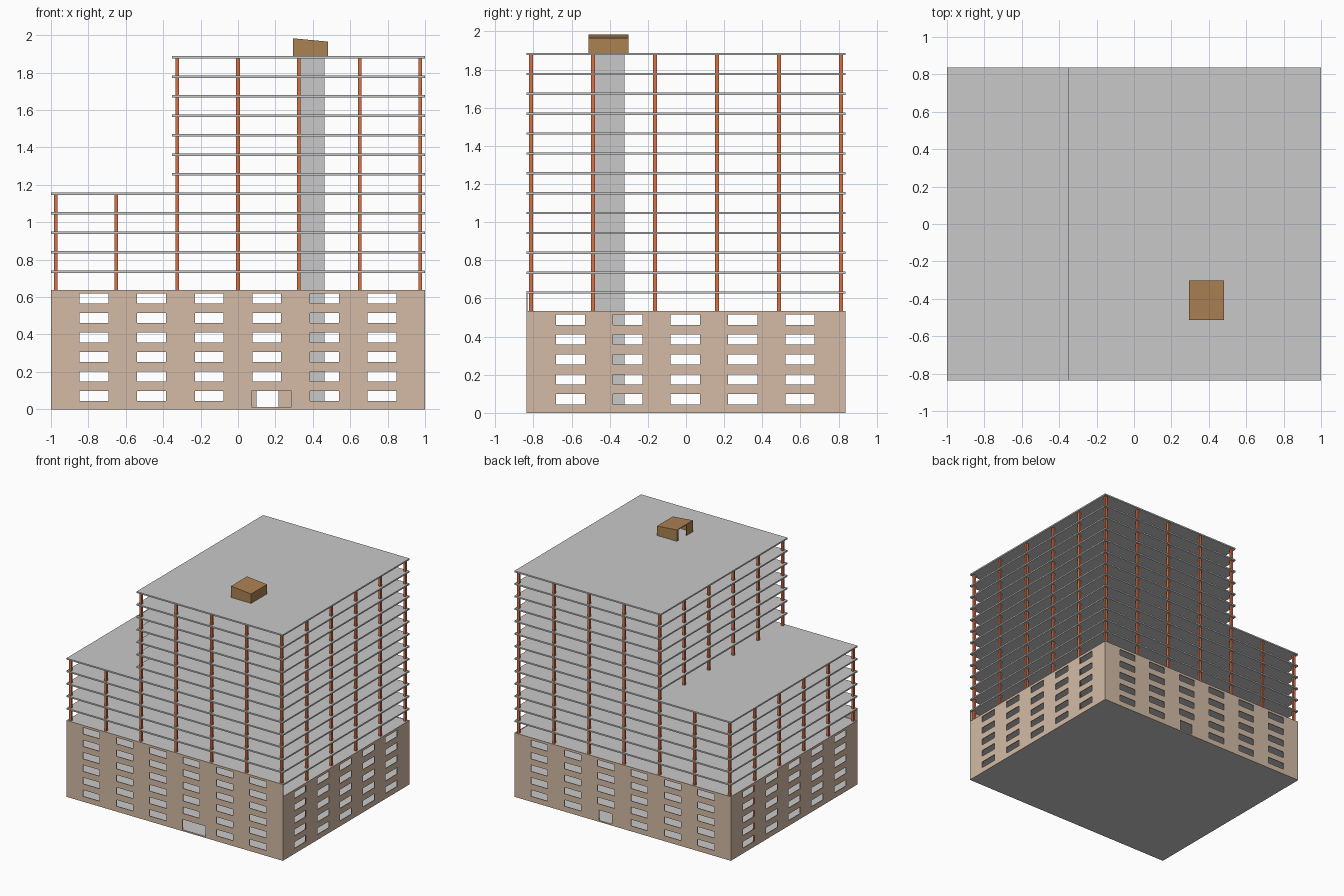
import bpy, bmesh

if "Cube" in bpy.data.objects:
    bpy.data.objects.remove(bpy.data.objects["Cube"])

def material(name, rgb):
    m = bpy.data.materials.new(name)
    m.diffuse_color = (*rgb, 1)
    m.use_nodes = True
    m.node_tree.nodes["Principled BSDF"].inputs["Base Color"].default_value = m.diffuse_color
    return m

CONCRETE = material("concrete grey", (0.584, 0.584, 0.584))
STONE = material("beige cladding", (0.66, 0.50, 0.38))
STEEL = material("rust orange", (0.70, 0.165, 0.06))
WOOD = material("brown", (0.41, 0.22, 0.085))

def finish(name, bm, mat):
    bmesh.ops.recalc_face_normals(bm, faces=bm.faces)
    me = bpy.data.meshes.new(name)
    bm.to_mesh(me)
    bm.free()
    me.materials.append(mat)
    ob = bpy.data.objects.new(name, me)
    bpy.context.collection.objects.link(ob)
    return ob

def add_prism(bm, profile, y0, y1):
    """Extrude an x-z profile from y0 to y1."""
    a = [bm.verts.new((x, y0, z)) for x, z in profile]
    b = [bm.verts.new((x, y1, z)) for x, z in profile]
    n = len(a)
    bm.faces.new(a)
    bm.faces.new(b[::-1])
    for i in range(n):
        j = (i + 1) % n
        bm.faces.new((a[i], b[i], b[j], a[j]))

def add_box(bm, x0, x1, y0, y1, z0, z1):
    add_prism(bm, [(x0, z0), (x1, z0), (x1, z1), (x0, z1)], y0, y1)

STEP, SLAB = 0.1042, 0.012
HX, HY, SETBACK, WALL = 1.0, 0.836, -0.353, 0.006
TOP = 18 * STEP + SLAB
LOW_TOP = 11 * STEP + SLAB

# Floor slabs: six inside the cladding, five full ones, then the narrower tower
bm = bmesh.new()
for i in range(19):
    z = i * STEP
    inset = WALL if i < 6 else 0
    x0 = SETBACK if i > 11 else -HX + inset
    front = -HY + (WALL if i <= 6 else 0)
    add_box(bm, x0, HX - inset, front, HY - inset, z, z + SLAB)
finish("floor_slabs", bm, CONCRETE)

# Columns on a regular grid, standing between the slabs
bm = bmesh.new()
C = 0.0095
for ix in range(7):
    x = (ix - 3) * 0.325
    for iy in range(6):
        y = (iy - 2.5) * 0.325
        top = TOP if x > SETBACK else LOW_TOP
        add_box(bm, x - C, x + C, y - C, y + C, 0.003, top - 0.003)
finish("columns", bm, STEEL)

# Lift shaft
bm = bmesh.new()
add_box(bm, 0.325, 0.462, -0.487, -0.322, 0.003, TOP - 0.003)
finish("lift_shaft", bm, CONCRETE)

def cladding(name, half, height, centres, rows, place, door=None):
    """Thin wall built as a grid of cells with the window and door cells left out."""
    holes = []
    for k in range(rows):
        for c in centres:
            if door and k == 0 and door[0] < c < door[1]:
                continue
            holes.append((c - 0.077, c + 0.077, 0.045 + k * STEP, 0.098 + k * STEP))
    if door:
        holes.append((*door, SLAB, 0.098))
    us = sorted({-half, half} | {round(u, 4) for h in holes for u in h[:2]})
    zs = sorted({0, height} | {round(z, 4) for h in holes for z in h[2:]})
    bm = bmesh.new()
    for u0, u1 in zip(us, us[1:]):
        for z0, z1 in zip(zs, zs[1:]):
            u, z = (u0 + u1) / 2, (z0 + z1) / 2
            if any(h[0] < u < h[1] and h[2] < z < h[3] for h in holes):
                continue
            bm.faces.new([bm.verts.new(place(a, b)) for a, b in
                          ((u0, z0), (u1, z0), (u1, z1), (u0, z1))])
    bmesh.ops.remove_doubles(bm, verts=bm.verts, dist=1e-5)
    # Give the sheet its thickness, inward from the outside face
    outer = bm.faces[:]
    ext = bmesh.ops.extrude_face_region(bm, geom=outer, use_keep_orig=True)
    p = place(0, 0)
    inward = (-WALL * (p[0] > 0.5) + WALL * (p[0] < -0.5),
              -WALL * (p[1] > 0.5) + WALL * (p[1] < -0.5), 0)
    bmesh.ops.translate(bm, vec=inward,
                        verts=[v for v in ext["geom"] if isinstance(v, bmesh.types.BMVert)])
    finish(name, bm, STONE)

# Cladding: the front wall is one storey taller than the others
wide = [(i - 2.5) * 0.308 for i in range(6)]
deep = [(i - 2) * 0.301 - 0.004 for i in range(5)]
cladding("front_wall", HX, 0.638, wide, 6, lambda u, z: (u, -HY, z), (0.072, 0.285))
cladding("back_wall", HX, 0.535, wide, 5, lambda u, z: (u, HY, z), (0.10, 0.217))
cladding("right_wall", HY - WALL, 0.535, deep, 5, lambda u, z: (HX, u, z))
cladding("left_wall", HY - WALL, 0.535, deep, 5, lambda u, z: (-HX, u, z))

# Rooftop hut: hollow, with a sloping roof and a doorway on the left
x0, x1, y0, y1, t = 0.295, 0.480, -0.512, -0.302, 0.006
zl, zr = 1.983, 1.966
bm = bmesh.new()
side = [(x0, TOP), (x1, TOP), (x1, zr), (x0, zl)]
add_prism(bm, side, y0, y0 + t)
add_prism(bm, side, y1 - t, y1)
add_box(bm, x1 - t, x1, y0 + t, y1 - t, TOP, zr - t)
add_box(bm, x0, x0 + t, y0 + t, -0.43, TOP, zl - t)
add_box(bm, x0, x0 + t, -0.32, y1 - t, TOP, zl - t)
add_prism(bm, [(x0, zl - t), (x1, zr - t), (x1, zr), (x0, zl)], y0 + t, y1 - t)
finish("roof_hut", bm, WOOD)
